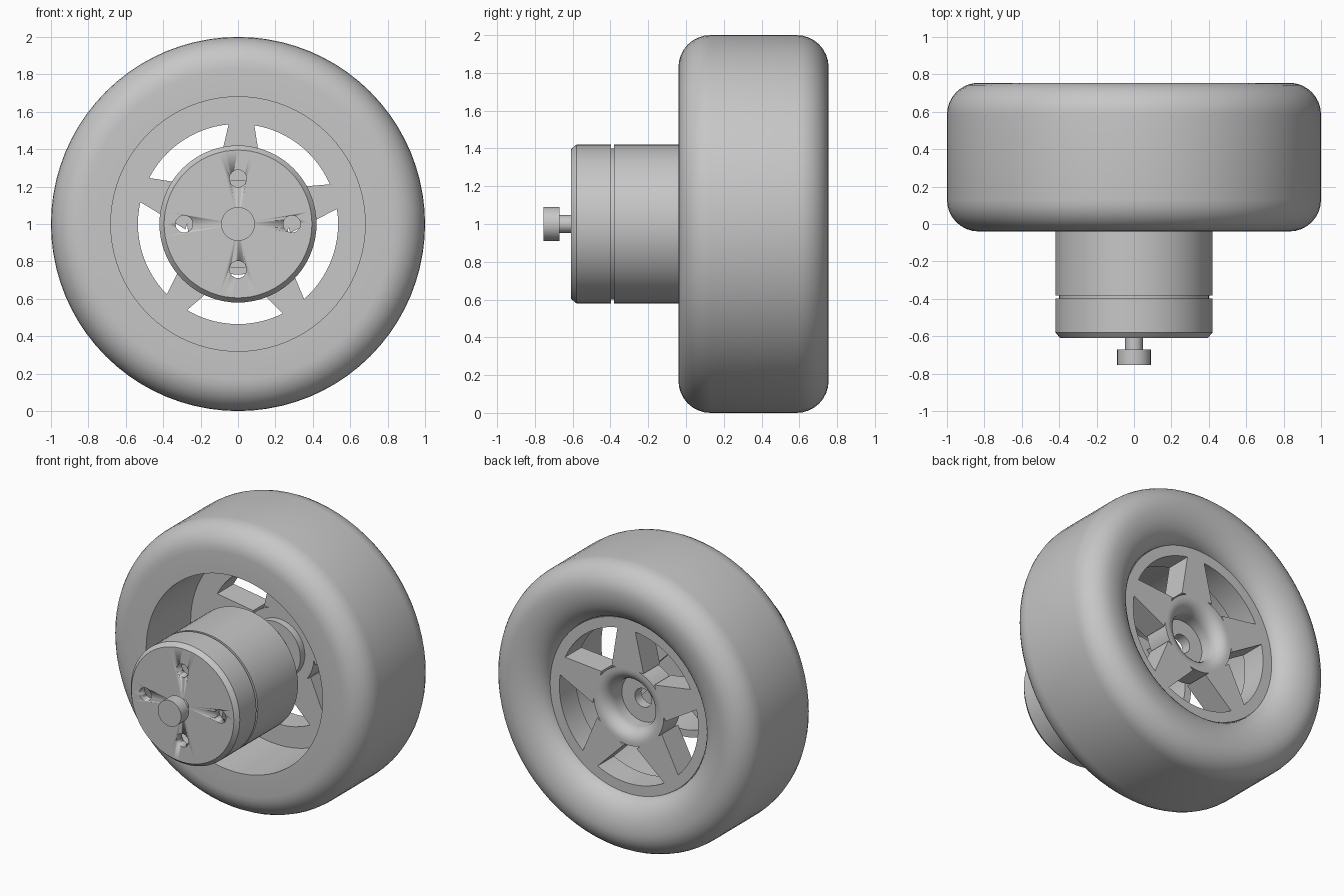
import bpy, bmesh
from math import sin, cos, pi, radians
from mathutils import Matrix, Vector

cube = bpy.data.objects.get("Cube")
if cube:
    bpy.data.objects.remove(cube, do_unlink=True)

grey = bpy.data.materials.new("plain grey")
grey.use_nodes = True
tone = (0.57, 0.57, 0.57, 1)
grey.diffuse_color = tone
grey.node_tree.nodes["Principled BSDF"].inputs["Base Color"].default_value = tone

AXLE = Vector((0, 0, 1))


def finish(name, bm):
    """Turn a bmesh, built around the y axis, into a shaded object on the axle."""
    bmesh.ops.remove_doubles(bm, verts=bm.verts, dist=1e-5)
    bmesh.ops.recalc_face_normals(bm, faces=bm.faces)
    bmesh.ops.translate(bm, verts=bm.verts, vec=AXLE)
    mesh = bpy.data.meshes.new(name)
    bm.to_mesh(mesh)
    bm.free()
    obj = bpy.data.objects.new(name, mesh)
    bpy.context.collection.objects.link(obj)
    mesh.materials.append(grey)
    bpy.ops.object.select_all(action='DESELECT')
    obj.select_set(True)
    bpy.context.view_layer.objects.active = obj
    bpy.ops.object.shade_smooth_by_angle(angle=radians(32))
    return obj


def lathe(name, profile, steps=72):
    """Spin a closed (radius, y) profile around the y axis."""
    bm = bmesh.new()
    rings = []
    for i in range(steps):
        a = 2 * pi * i / steps
        rings.append([bm.verts.new((r * sin(a), y, r * cos(a))) for r, y in profile])
    n = len(profile)
    for i in range(steps):
        p, q = rings[i], rings[(i + 1) % steps]
        for j in range(n):
            k = (j + 1) % n
            if profile[j][0] or profile[k][0]:
                loop = [p[j], p[k], q[k], q[j]]
                if not profile[j][0]:
                    loop.remove(q[j])
                if not profile[k][0]:
                    loop.remove(q[k])
                bm.faces.new(loop)
    return finish(name, bm)


def rod(name, r, y0, y1, steps=48):
    return lathe(name, [(0, y0), (r, y0), (r, y1), (0, y1)], steps)


def arc(cr, cy, rr, ry, a0, a1, n=8):
    """Elliptic arc of profile points, angles in degrees."""
    angles = [radians(a0 + (a1 - a0) * i / n) for i in range(n + 1)]
    return [(cr + rr * cos(a), cy + ry * sin(a)) for a in angles]


def radial_bars(name, angles, r0, r1, w0, w1, y0, y1):
    """Tapered bars pointing outwards from the axle."""
    bm = bmesh.new()
    for deg in angles:
        turn = Matrix.Rotation(-radians(deg), 3, 'Y')
        shape = [(r0, -w0), (r1, -w1), (r1, w1), (r0, w0)]
        front, back = [[bm.verts.new(turn @ Vector((r, y, w))) for r, w in shape]
                       for y in (y0, y1)]
        bm.faces.new(front)
        bm.faces.new(back[::-1])
        for i in range(4):
            j = (i + 1) % 4
            bm.faces.new((front[i], front[j], back[j], back[i]))
    return finish(name, bm)


# Tyre: rounded shoulders, deep front bore, rolled back sidewall
lathe("tyre", [(0.68, -0.04)]
      + arc(0.83, 0.13, 0.17, 0.17, -90, 0)
      + arc(0.83, 0.585, 0.17, 0.17, 0, 90)
      + arc(0.83, 0.6, 0.225, 0.155, 90, 180)[1:]
      + [(0.605, 0.5), (0.68, 0.5)], 80)

# Rim ring, spokes and dished hub
lathe("rim", [(0.535, 0.45), (0.69, 0.45), (0.69, 0.58), (0.606, 0.58),
              (0.606, 0.63), (0.535, 0.63)], 80)
radial_bars("spokes", [16 + 72 * i for i in range(5)],
            0.255, 0.56, 0.123, 0.063, 0.45, 0.63)
lathe("hub", [(0.065, 0.4), (0.2, 0.4), (0.2, 0.45), (0.27, 0.45), (0.27, 0.63)]
      + arc(0.25, 0.54, 0.085, 0.09, 90, 180)
      + [(0.165, 0.47), (0.065, 0.47)])

# Motor shell: chamfered cup with a groove, open at the back
shell = lathe("motor_shell", [
    (0, -0.61), (0.395, -0.61), (0.42, -0.58), (0.42, -0.398), (0.4, -0.398),
    (0.4, -0.382), (0.42, -0.382), (0.42, 0.06), (0.37, 0.06), (0.37, -0.55), (0, -0.55)])

# Four vent holes through the front of the shell
bm = bmesh.new()
for x, z in ((0.288, 0), (-0.288, 0), (0, 0.243), (0, -0.243)):
    place = Matrix.Translation((x, -0.58, z)) @ Matrix.Rotation(pi / 2, 4, 'X')
    bmesh.ops.create_cone(bm, cap_ends=True, segments=24, radius1=0.046,
                          radius2=0.046, depth=0.2, matrix=place)
cutter = finish("vent_cutter", bm)
cutter.hide_render = True
bpy.context.view_layer.objects.active = shell
cut = shell.modifiers.new("vents", 'BOOLEAN')
cut.operation, cut.solver, cut.object = 'DIFFERENCE', 'EXACT', cutter
bpy.ops.object.modifier_apply(modifier=cut.name)
bpy.data.objects.remove(cutter, do_unlink=True)

# Motor core and the mounting arms behind it
rod("motor_core", 0.235, -0.5, 0.06)
radial_bars("mount_arms", [45, 135, 225, 315], 0.15, 0.385, 0.07, 0.05, 0.03, 0.1)

# Shaft and its front knob
rod("shaft", 0.047, -0.68, -0.5, 32)
rod("shaft_knob", 0.09, -0.755, -0.67)
